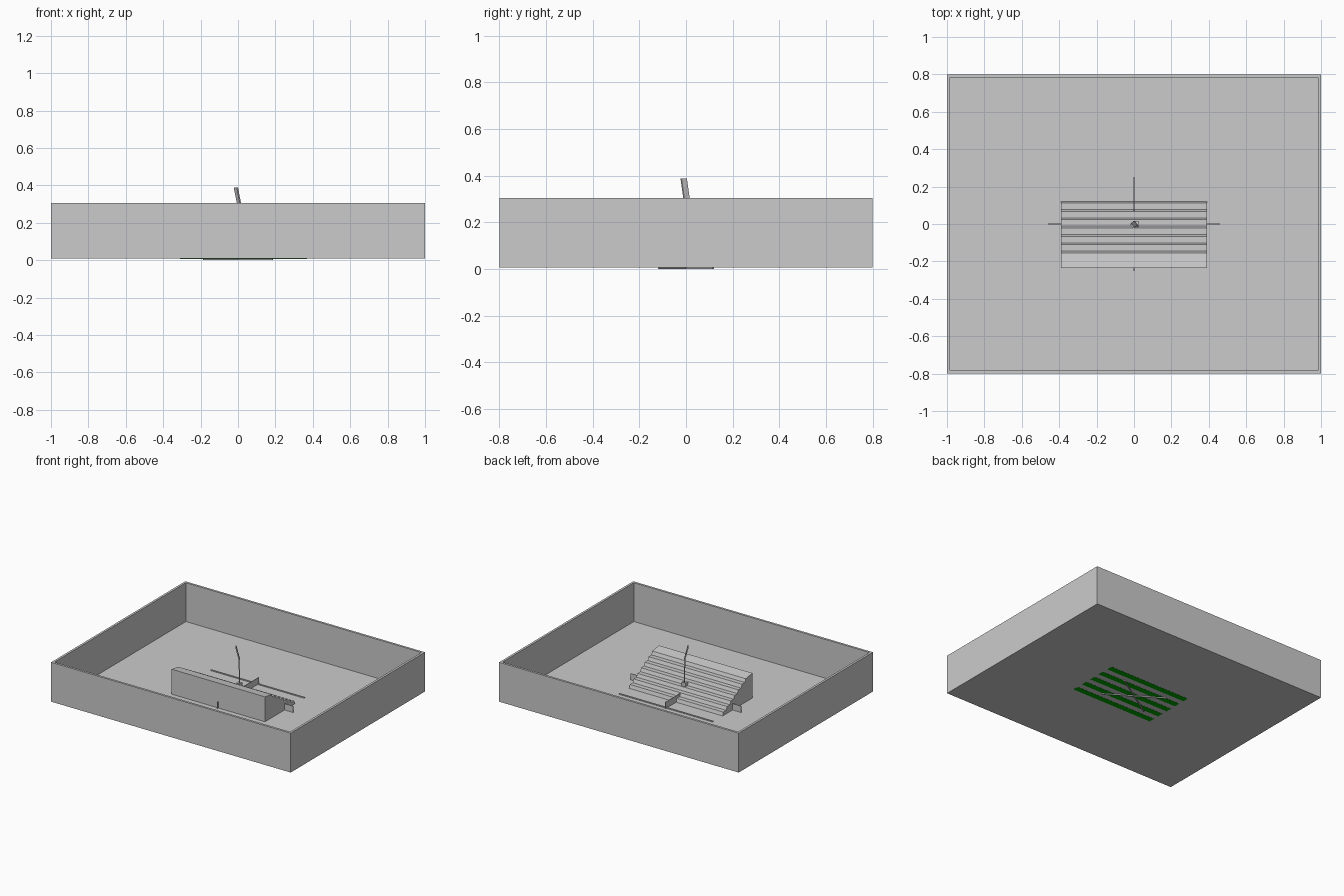
import bpy, bmesh, math
from mathutils import Matrix, Vector

cube = bpy.data.objects.get("Cube")
if cube:
    bpy.data.objects.remove(cube, do_unlink=True)


def material(name, color):
    mat = bpy.data.materials.new(name)
    mat.use_nodes = True
    mat.diffuse_color = color
    mat.node_tree.nodes["Principled BSDF"].inputs["Base Color"].default_value = color
    return mat


GREY = material("plain grey", (0.6, 0.6, 0.6, 1))
GREEN = material("dark green", (0, 0.35, 0, 1))


def finish(name, bm, mat):
    bmesh.ops.recalc_face_normals(bm, faces=bm.faces[:])
    mesh = bpy.data.meshes.new(name)
    bm.to_mesh(mesh)
    bm.free()
    mesh.materials.append(mat)
    obj = bpy.data.objects.new(name, mesh)
    bpy.context.collection.objects.link(obj)
    return obj


def box(name, center, size, mat=GREY, turn=0):
    bm = bmesh.new()
    place = Matrix.Translation(center) @ Matrix.Rotation(turn, 4, 'Z')
    bmesh.ops.create_cube(bm, size=1, matrix=place @ Matrix.Diagonal((*size, 1)))
    return finish(name, bm, mat)


# Open tray: a block whose top is inset and pushed down to leave thin walls
BASE, FLOOR, RIM = 0.008, 0.012, 0.305
bm = bmesh.new()
bmesh.ops.create_cube(bm, size=1, matrix=Matrix.Translation((0, 0, (BASE + RIM) / 2))
                      @ Matrix.Diagonal((2, 1.6, RIM - BASE, 1)))
top = max(bm.faces, key=lambda f: f.calc_center_median().z)
bmesh.ops.inset_region(bm, faces=[top], thickness=0.024)
well = bmesh.ops.extrude_discrete_faces(bm, faces=[top])["faces"][0]
bmesh.ops.translate(bm, verts=well.verts, vec=(0, 0, FLOOR - RIM))
finish("tray", bm, GREY)

# Stepped stand: side profile (y, z) swept across x
STEPS = 7
profile = [(-0.235, FLOOR), (-0.235, 0.2)]
for i in range(STEPS):
    y = -0.155 + i * 0.0445
    high = 0.188 - i * 0.025
    profile += [(y, high), (y + 0.01, high - 0.025)]
profile[-1] = (0.12, FLOOR)
bm = bmesh.new()
side = bm.faces.new([bm.verts.new((-0.39, y, z)) for y, z in profile])
swept = bmesh.ops.extrude_face_region(bm, geom=[side])["geom"]
bmesh.ops.translate(bm, vec=(0.78, 0, 0),
                    verts=[v for v in swept if isinstance(v, bmesh.types.BMVert)])
finish("stepped_stand", bm, GREY)

# Low ledge at the foot of the steps
box("stand_foot_ledge", (0, 0.235, FLOOR + 0.003), (0.78, 0.01, 0.006))

# Crossing upright plates that poke out of the stand
box("cross_plate_wide", (0, 0, 0.035), (0.92, 0.004, 0.05))
box("cross_plate_deep", (0, 0, 0.035), (0.004, 0.5, 0.05))

# Thin bent blade rising from the middle of the steps
bm = bmesh.new()
across = Vector((-0.57, 0.82, 0)) * 0.014
thick = Vector((0.82, 0.57, 0)) * 0.004
rings = []
for point in [(0.012, 0, 0.08), (0.008, 0.004, 0.29), (-0.011, -0.01, 0.388)]:
    p = Vector(point)
    rings.append([bm.verts.new(p + across * a + thick * t)
                  for a, t in ((1, 1), (-1, 1), (-1, -1), (1, -1))])
for low, high in zip(rings, rings[1:]):
    for i in range(4):
        j = (i + 1) % 4
        bm.faces.new((low[i], low[j], high[j], high[i]))
bm.faces.new(rings[0])
bm.faces.new(rings[-1])
finish("mast_blade", bm, GREY)

# Small collar at the foot of the blade
box("mast_collar", (0.01, 0, 0.1), (0.03, 0.03, 0.03))

# Green strips on the underside below the stand
for i in range(5):
    box(f"underside_strip_{i + 1}", (0.03, -0.18 + i * 0.09, BASE - 0.0005),
        (0.68, 0.045, 0.001), GREEN)

# Diagonal braces under the tray
for name, sign in (("left", 1), ("right", -1)):
    box(f"underside_brace_{name}", (0, 0, BASE / 2), (0.44, 0.008, BASE),
        GREY, sign * math.atan2(0.12, 0.19))
